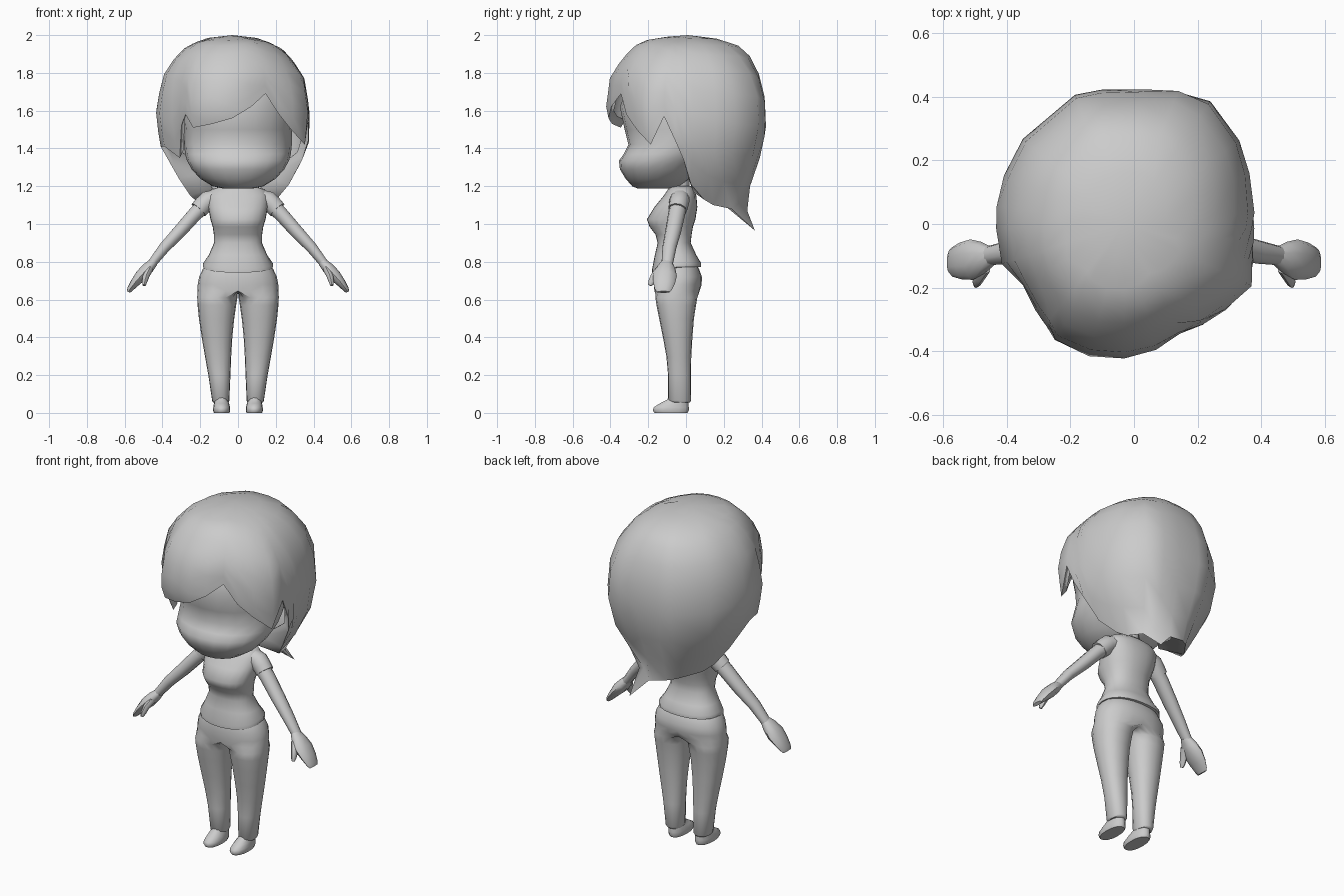
import bpy, bmesh, math
from mathutils import Vector

if "Cube" in bpy.data.objects:
    bpy.data.objects.remove(bpy.data.objects["Cube"])

grey = bpy.data.materials.new("plain_grey")
grey.diffuse_color = (0.6, 0.6, 0.6, 1)
grey.use_nodes = True
grey.node_tree.nodes["Principled BSDF"].inputs["Base Color"].default_value = grey.diffuse_color


def finish(name, bm, mirror=False, thickness=0, angle=50):
    """Turn a bmesh into a smooth-shaded object."""
    bmesh.ops.recalc_face_normals(bm, faces=bm.faces[:])
    me = bpy.data.meshes.new(name)
    bm.to_mesh(me)
    bm.free()
    me.materials.append(grey)
    ob = bpy.data.objects.new(name, me)
    bpy.context.collection.objects.link(ob)
    bpy.ops.object.select_all(action='DESELECT')
    ob.select_set(True)
    bpy.context.view_layer.objects.active = ob
    bpy.ops.object.shade_smooth_by_angle(angle=math.radians(angle))
    if mirror:
        ob.modifiers.new("mirror", 'MIRROR')
    if thickness:
        mod = ob.modifiers.new("thickness", 'SOLIDIFY')
        mod.thickness, mod.offset = thickness, -1
    return ob


def skin(bm, rings, caps=True):
    """Bridge rings of points into a surface."""
    loops = [[bm.verts.new(p) for p in ring] for ring in rings]
    n = len(loops[0])
    for a, b in zip(loops, loops[1:]):
        for i in range(n):
            j = (i + 1) % n
            bm.faces.new((a[i], a[j], b[j], b[i]))
    if caps:
        bm.faces.new(loops[0])
        bm.faces.new(loops[-1])
    return loops


def oval(t, p, z, x0, x1, y0, y1):
    """Point at angle t on a level rounded oval."""
    c, s = math.cos(t), math.sin(t)
    r = (abs(c) ** p + abs(s) ** p) ** (-1 / p)
    return Vector(((x0 + x1) / 2 + r * c * (x1 - x0) / 2,
                   (y0 + y1) / 2 + r * s * (y1 - y0) / 2, z))


def loft(name, rows, n=16, p=2.0, dip=0, **kw):
    """Stack level oval rings; each row is z, x0, x1, y0, y1."""
    rings = []
    for k, row in enumerate(rows):
        ring = [oval(2 * math.pi * i / n, p, *row) for i in range(n)]
        for i, v in enumerate(ring):
            if k < 2:
                v.z -= dip * max(0, -math.sin(2 * math.pi * i / n))
        rings.append(ring)
    bm = bmesh.new()
    skin(bm, rings)
    return finish(name, bm, **kw)


def tube(name, stations, n=10):
    """Mirrored limb; each station is x, y, z, radius along y, radius across."""
    pts = [Vector(s[:3]) for s in stations]
    rings = []
    for k, s in enumerate(stations):
        d = (pts[min(k + 1, len(pts) - 1)] - pts[max(k - 1, 0)]).normalized()
        u = Vector((0, 1, 0))
        u = (u - d * u.dot(d)).normalized()
        v = d.cross(u)
        rings.append([pts[k] + u * s[3] * math.cos(a) + v * s[4] * math.sin(a)
                      for a in (2 * math.pi * i / n for i in range(n))])
    bm = bmesh.new()
    skin(bm, rings)
    return finish(name, bm, mirror=True)


# Head with rounded muzzle, pinched eye line and forehead
loft("head", [
    (1.188, -.08, .08, -.255, -.06), (1.2, -.135, .135, -.285, -.03),
    (1.24, -.2, .2, -.32, .02), (1.29, -.245, .245, -.35, .08),
    (1.335, -.27, .27, -.355, .12), (1.37, -.28, .28, -.33, .16),
    (1.42, -.285, .285, -.305, .2), (1.5, -.285, .285, -.325, .25),
    (1.62, -.3, .3, -.35, .28), (1.75, -.27, .27, -.3, .25),
    (1.85, -.17, .17, -.2, .17)], n=20, p=2.15, angle=60)

# Hair columns follow the ragged hem: azimuth from front, hem height, fullness
HEM = [(-31, 1.51, 1), (-15, 1.53, 1), (0, 1.56, .99), (14, 1.62, .95), (27, 1.69, .92),
       (38, 1.58, .94), (50, 1.5, .99), (64, 1.42, 1.06), (74, 1.57, 1.02),
       (82, 1.44, 1), (88, 1.34, 1), (95, 1.21, 1), (112, 1.13, 1.02), (126, 1.1, 1.06),
       (145, 1.08, 1.11), (158, .965, 1.07), (172, 1.07, 1.02), (190, 1.09, 1.02),
       (201, 1.1, 1.03), (230, 1.12, 1), (248, 1.15, 1), (262, 1.24, 1),
       (272, 1.41, 1), (288, 1.41, .99), (301, 1.35, .91), (314, 1.52, .92), (322, 1.58, .95)]
# Hair extents by height: z, left, right, front, back
SHAPE = [(2.0, 0, 0, 0, 0), (1.985, .13, .13, .17, .15), (1.96, .2, .2, .25, .245),
         (1.93, .255, .26, .285, .31), (1.88, .305, .31, .335, .345),
         (1.78, .37, .38, .405, .39), (1.6, .405, .41, .43, .425),
         (1.42, .385, .405, .36, .41), (1.25, .29, .33, .31, .355),
         (1.1, .2, .22, .25, .31), (.96, .3, .37, .25, .395)]


def hair_point(deg, z, full):
    for lo, hi in zip(SHAPE[1:], SHAPE):
        if z >= lo[0] - 1e-6:
            break
    f = (z - lo[0]) / (hi[0] - lo[0])
    l, r, fr, b = [a + (c - a) * f for a, c in zip(lo[1:], hi[1:])]
    s, c = math.sin(math.radians(deg)), -math.cos(math.radians(deg))
    a, e = (r if s > 0 else l), (fr if c < 0 else b)
    rad = (abs(s / a) ** 2.15 + abs(c / e) ** 2.15) ** (-1 / 2.15)
    # Fullness fades out towards the crown and the nape
    rad *= 1 + (full - 1) * min(1, max(0, (z - 1.1) / .3), max(0, (1.96 - z) / .25))
    return Vector((-.03 + rad * s, rad * c, z))


def tuck(deg, z, full):
    """Point where the hem folds inward; the back folds under to the nape."""
    p = hair_point(deg, z, full)
    if 95 <= deg <= 262:
        return Vector((p.x * .55, p.y * .4, max(z + .04, 1.16)))
    return Vector((-.03 + (p.x + .03) * .93, p.y * .93, z + .04))


bm = bmesh.new()
levels = (.02, .06, .12, .22, .35, .52, .7, .86, 1)
rows = [[hair_point(d, 2 - (2 - h) * g, w) for d, h, w in HEM] for g in levels]
rows.append([tuck(*col) for col in HEM])
loops = skin(bm, rows, caps=False)
crown = bm.verts.new((-.03, .01, 2.0))
for i in range(len(HEM)):
    bm.faces.new((crown, loops[0][i], loops[0][(i + 1) % len(HEM)]))
finish("hair", bm, thickness=.008, angle=60)

# Neck
loft("neck", [(1.12, -.055, .055, -.09, .02), (1.26, -.05, .05, -.09, .02)], n=10)

# Shirt body with flared hem, narrow waist and bust
loft("shirt", [
    (.772, -.184, .184, -.179, .08), (.793, -.184, .184, -.179, .08),
    (.835, -.155, .155, -.165, .055), (.9, -.127, .127, -.15, .025),
    (.945, -.128, .128, -.162, .03), (.985, -.134, .134, -.193, .037),
    (1.025, -.146, .146, -.207, .05), (1.09, -.158, .158, -.167, .06),
    (1.15, -.163, .163, -.118, .055), (1.185, -.14, .14, -.095, .04),
    (1.2, -.075, .075, -.085, .025)], n=24, p=2.35, dip=.03, angle=75)

# Short sleeves
tube("sleeve", [(.11, -.03, 1.145, .05, .042), (.16, -.034, 1.125, .054, .052),
                (.185, -.039, 1.1, .052, .052), (.208, -.044, 1.075, .05, .05),
                (.203, -.044, 1.08, .042, .042)])

# Arms
tube("arm", [(.16, -.036, 1.12, .045, .045), (.23, -.05, 1.05, .045, .04),
             (.31, -.068, .96, .042, .037), (.39, -.088, .875, .037, .031),
             (.46, -.1, .785, .03, .024)])

# Hands with a thumb
tube("hand", [(.445, -.1, .8, .028, .024), (.475, -.106, .768, .05, .032),
              (.51, -.112, .73, .064, .034), (.545, -.116, .69, .058, .025),
              (.572, -.12, .655, .046, .016), (.58, -.12, .64, .035, .01)])
tube("thumb", [(.47, -.135, .76, .025, .02), (.487, -.165, .725, .022, .018),
               (.494, -.182, .695, .018, .014), (.497, -.192, .675, .01, .008)], n=8)

# Trousers: one leg widening into half of the hips, mirrored
LEG = [(.055, .05, .132, -.085, .02), (.065, .046, .137, -.095, .027),
       (.2, .04, .157, -.095, .026), (.3, .036, .175, -.104, .028),
       (.4, .03, .192, -.122, .034), (.5, .02, .207, -.142, .042),
       (.57, .01, .214, -.156, .053), (.61, .003, .216, -.162, .06)]
HIPS = [(.645, .215, -.167, .072), (.68, .213, -.171, .083), (.72, .206, -.17, .084),
        (.76, .187, -.165, .07), (.79, .165, -.155, .055)]
SIDES = 16


def hip_ring(z, rx, y0, y1):
    """Outer half of an oval, closed by a straight line on the centre plane."""
    ring = []
    for i in range(SIDES):
        t = 360 * i / SIDES
        t = t - 360 if t > 180 else t
        if abs(t) <= 112.5:
            v = oval(math.radians(t * 90 / 112.5), 2.3, z, -rx, rx, y0, y1)
            v.x = max(0, v.x)
        else:
            v = Vector((0, (y0 + y1) / 2 + math.sin(math.radians(t)) * (y1 - y0) / 2, z))
        ring.append(v)
    return ring


bm = bmesh.new()
skin(bm, [[oval(2 * math.pi * i / SIDES, 2.3, *row) for i in range(SIDES)] for row in LEG]
     + [hip_ring(*row) for row in HIPS])
inner = [f for f in bm.faces if all(v.co.x < 1e-4 for v in f.verts)]
bmesh.ops.delete(bm, geom=inner, context='FACES')
finish("trousers", bm, mirror=True, angle=60)

# Shoes
loft("shoe", [
    (0, .045, .128, -.168, .01), (.012, .041, .132, -.177, .016),
    (.03, .042, .131, -.172, .016), (.05, .047, .127, -.14, .014),
    (.07, .054, .124, -.1, .012), (.12, .06, .12, -.075, .01)],
    n=14, p=2.3, mirror=True)
